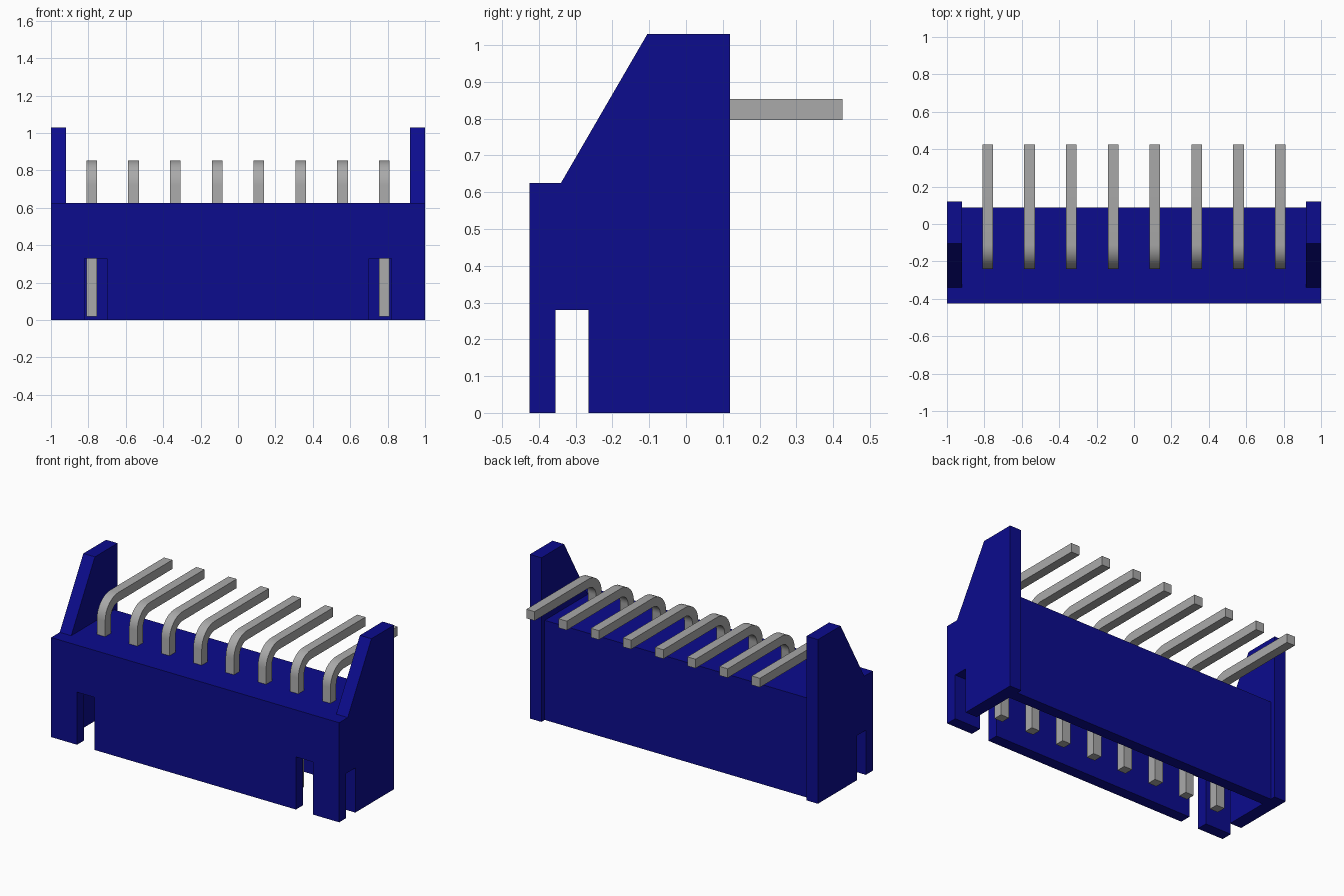
import bpy, bmesh, math

cube = bpy.data.objects.get("Cube")
if cube:
    bpy.data.objects.remove(cube, do_unlink=True)


def material(name, rgb):
    m = bpy.data.materials.new(name)
    m.use_nodes = True
    m.diffuse_color = (*rgb, 1)
    m.node_tree.nodes["Principled BSDF"].inputs["Base Color"].default_value = (*rgb, 1)
    return m


BLUE = material("dark blue plastic", (0.0035, 0.0035, 0.27))
GREY = material("grey metal", (0.40, 0.40, 0.40))


def prism(name, outline, axis, lo, hi, mat):
    """Extrude a 2D outline along x (outline in y,z) or along y (outline in x,z)."""
    bm = bmesh.new()
    place = (lambda p: (lo, *p)) if axis == "x" else (lambda p: (p[0], lo, p[1]))
    face = bm.faces.new([bm.verts.new(place(p)) for p in outline])
    ext = bmesh.ops.extrude_face_region(bm, geom=[face])
    verts = [v for v in ext["geom"] if isinstance(v, bmesh.types.BMVert)]
    d = hi - lo
    bmesh.ops.translate(bm, verts=verts, vec=(d, 0, 0) if axis == "x" else (0, d, 0))
    bmesh.ops.recalc_face_normals(bm, faces=bm.faces)
    me = bpy.data.meshes.new(name)
    bm.to_mesh(me)
    bm.free()
    me.materials.append(mat)
    ob = bpy.data.objects.new(name, me)
    bpy.context.collection.objects.link(ob)
    return ob


def rect(a0, a1, b0, b1):
    return [(a0, b0), (a1, b0), (a1, b1), (a0, b1)]


FRONT, BACK, TOP = -0.425, 0.087, 0.625   # housing limits
WALL, INNER = 0.07, 0.92                  # wall thickness, inner half width
CEILING = 0.42                            # top of the open cavity

# Side walls with a raised ear and a slot at the bottom
side = [(FRONT, 0), (-0.355, 0), (-0.355, 0.28), (-0.265, 0.28), (-0.265, 0),
        (0.12, 0), (0.12, 1.03), (-0.105, 1.03), (-0.34, TOP), (FRONT, TOP)]
prism("right_side_wall", side, "x", -1, -INNER, BLUE)
prism("left_side_wall", side, "x", INNER, 1, BLUE)

# Front wall with two notches
half = [(0.70, 0), (0.70, 0.33), (0.82, 0.33), (0.82, 0), (INNER, 0), (INNER, TOP)]
prism("front_wall", half + [(-x, z) for x, z in reversed(half)], "y",
      FRONT, FRONT + WALL, BLUE)

# Back wall and the slab that holds the pins
prism("back_wall", rect(-INNER, INNER, 0, TOP), "y", BACK - WALL, BACK, BLUE)
prism("pin_slab", rect(-INNER, INNER, CEILING, TOP), "y",
      FRONT + WALL, BACK - WALL, BLUE)

# Bent square pins
W = 0.057
Y0, Z1 = -0.241, 0.853                    # outer faces of the bend
R_OUT = 0.13
CY, CZ = Y0 + R_OUT, Z1 - R_OUT           # bend centre


def arc(r, steps=8):
    angles = [math.pi - i * math.pi / 2 / steps for i in range(steps + 1)]
    return [(CY + r * math.cos(a), CZ + r * math.sin(a)) for a in angles]


pin = ([(Y0, 0.02)] + arc(R_OUT) + [(0.425, Z1), (0.425, Z1 - W)]
       + arc(R_OUT - W)[::-1] + [(Y0 + W, 0.02)])
for i in range(8):
    x = (i - 3.5) * 0.2235
    ob = prism(f"pin_{i + 1}", pin, "x", x - W / 2, x + W / 2, GREY)
    bpy.ops.object.select_all(action="DESELECT")
    ob.select_set(True)
    bpy.context.view_layer.objects.active = ob
    bpy.ops.object.shade_smooth_by_angle(angle=math.radians(30))
